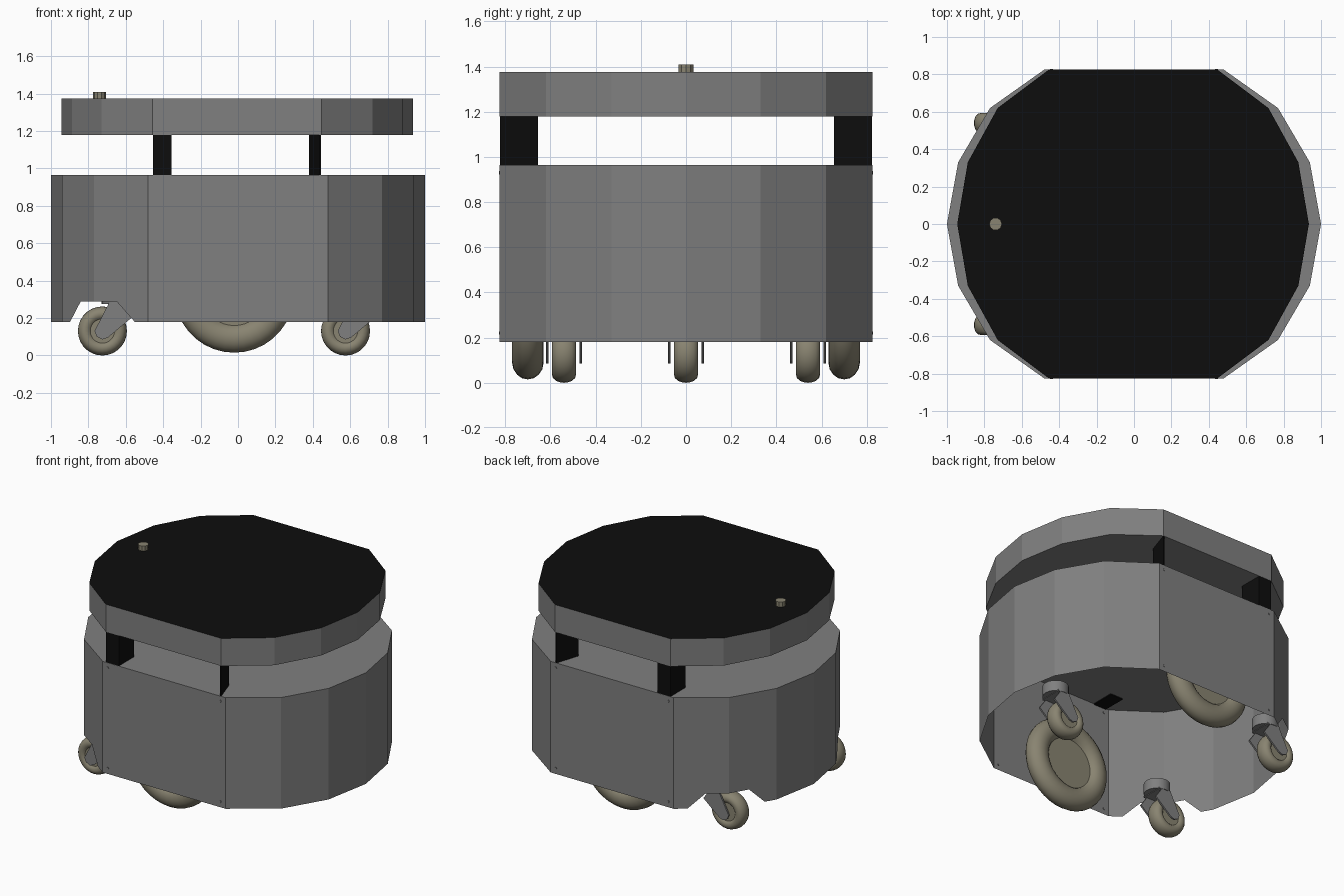
import bpy, bmesh, math

if "Cube" in bpy.data.objects:
    bpy.data.objects.remove(bpy.data.objects["Cube"])


def material(name, r, g, b):
    m = bpy.data.materials.new(name)
    m.diffuse_color = (r, g, b, 1)
    m.use_nodes = True
    m.node_tree.nodes["Principled BSDF"].inputs["Base Color"].default_value = m.diffuse_color
    return m


GREY = material("shell grey", 0.215, 0.215, 0.215)
BLACK = material("matte black", 0.004, 0.004, 0.004)
BEIGE = material("wheel beige", 0.25, 0.23, 0.165)


def finish(name, bm, mats, smooth=None):
    bmesh.ops.recalc_face_normals(bm, faces=bm.faces)
    me = bpy.data.meshes.new(name)
    bm.to_mesh(me)
    bm.free()
    for m in mats:
        me.materials.append(m)
    if smooth:
        me.shade_smooth()
        me.set_sharp_from_angle(angle=math.radians(smooth))
    ob = bpy.data.objects.new(name, me)
    bpy.context.collection.objects.link(ob)
    return ob


def extrude(bm, pts, offset):
    """Closed prism from a loop of 3D points."""
    a = [bm.verts.new(p) for p in pts]
    b = [bm.verts.new([p[i] + offset[i] for i in range(3)]) for p in pts]
    bm.faces.new(a)
    bm.faces.new(b[::-1])
    n = len(a)
    for i in range(n):
        bm.faces.new((a[i], a[(i + 1) % n], b[(i + 1) % n], b[i]))


def prism(name, outline, z0, z1, mat):
    bm = bmesh.new()
    extrude(bm, [(x, y, z0) for x, y in outline], (0, 0, z1 - z0))
    return finish(name, bm, [mat])


def circle(cx, cy, r, n):
    return [(cx + r * math.cos(2 * math.pi * i / n), cy + r * math.sin(2 * math.pi * i / n))
            for i in range(n)]


def wheel(name, centre, half, n=36):
    """Lathe a half profile (radius, side offset), mirrored, around the y axis."""
    prof = half + [(r, -w) for r, w in half[-2::-1]]
    cx, cy, cz = centre
    bm = bmesh.new()
    rings = []
    for r, w in prof:
        if r == 0:
            rings.append([bm.verts.new((cx, cy + w, cz))] * n)
        else:
            rings.append([bm.verts.new((cx + x, cy + w, cz + z)) for x, z in circle(0, 0, r, n)])
    for a, b in zip(rings, rings[1:]):
        for i in range(n):
            j = (i + 1) % n
            quad = list(dict.fromkeys((a[i], a[j], b[j], b[i])))
            bm.faces.new(quad)
    return finish(name, bm, [BEIGE], 40)


# Outline shared by body and lid
quarter = [(1, 0), (0.94, 0.33), (0.77, 0.62), (0.48, 0.825)]
upper = quarter + [(-x, y) for x, y in quarter[::-1]]
outline = upper + [(x, -y) for x, y in upper[-2:0:-1]]

# Body: open-bottomed shell with notches over the rear casters
Z0, Z1, ZN = 0.18, 0.965, 0.288
bm = bmesh.new()
for i, p in enumerate(outline):
    q = outline[(i + 1) % len(outline)]
    notch = [v[0] == -0.77 for v in (p, q)]
    mix = lambda t: (p[0] + (q[0] - p[0]) * t, p[1] + (q[1] - p[1]) * t)
    if notch[0]:
        low = [(*p, ZN), (*mix(0.42), ZN), (*mix(0.75), Z0), (*q, Z0)]
    elif notch[1]:
        low = [(*p, Z0), (*mix(0.25), Z0), (*mix(0.58), ZN), (*q, ZN)]
    else:
        low = [(*p, Z0), (*q, Z0)]
    bm.faces.new([bm.verts.new(v) for v in low + [(*q, Z1), (*p, Z1)]])
bm.faces.new([bm.verts.new((x, y, Z1)) for x, y in outline])
bmesh.ops.remove_doubles(bm, verts=bm.verts, dist=0.0005)
finish("body_shell", bm, [GREY])

# Lid with black top
lid = prism("lid", [(x * 0.94 - 0.005, y) for x, y in outline], 1.18, 1.375, GREY)
lid.data.materials.append(BLACK)
for f in lid.data.polygons:
    if f.normal.z > 0.9:
        f.material_index = 1

# Knob on the lid
prism("lid_knob", circle(-0.74, 0, 0.034, 10), 1.37, 1.41, BEIGE)

for s, side in ((-1, "front"), (1, "back")):
    # Posts between body and lid: square on the left, thin angled plate on the right
    prism(f"left_post_{side}", [(-0.455, s * 0.823), (-0.355, s * 0.823),
                                (-0.355, s * 0.655), (-0.455, s * 0.655)], 0.958, 1.18, BLACK)
    prism(f"right_post_{side}", [(0.445, s * 0.823), (0.39, s * 0.655),
                                 (0.38, s * 0.655), (0.435, s * 0.823)], 0.962, 1.18, BLACK)
    # Small screws at the corners of the flat sides
    bm = bmesh.new()
    for x in (-0.44, 0.44):
        for z in (0.22, 0.93):
            extrude(bm, [(px, s * 0.82, pz) for px, pz in circle(x, z, 0.008, 6)], (0, s * 0.008, 0))
    finish(f"side_screws_{side}", bm, [GREY])
    # Drive wheel
    wheel(f"drive_wheel_{side}", (-0.02, s * 0.7, 0.335),
          [(0, 0.03), (0.175, 0.03), (0.19, 0.052), (0.215, 0.066), (0.245, 0.07),
           (0.275, 0.064), (0.3, 0.047), (0.315, 0.025), (0.32, 0)])

# Casters
fork = [(-0.042, 0), (0.03, 0.14), (0.10, 0.15), (0.155, 0.07), (0.03, -0.035), (0, -0.045), (-0.03, -0.03)]
for name, cx, cy in (("rear_caster_front", -0.725, -0.54), ("rear_caster_back", -0.725, 0.54),
                     ("nose_caster", 0.575, 0)):
    cz = 0.131
    wheel(name + "_wheel", (cx, cy, cz),
          [(0, 0.04), (0.065, 0.04), (0.075, 0.05), (0.092, 0.054), (0.11, 0.049),
           (0.123, 0.034), (0.129, 0.016), (0.131, 0)], 28)
    # Fork cheeks and bridge
    bm = bmesh.new()
    for w in (-0.08, 0.068):
        extrude(bm, [(cx + x, cy + w, cz + z) for x, z in fork], (0, 0.012, 0))
    extrude(bm, [(cx + x, cy + y, cz + 0.14) for x, y in
                 ((0.03, -0.08), (0.125, -0.08), (0.125, 0.08), (0.03, 0.08))], (0, 0, 0.01))
    finish(name + "_fork", bm, [GREY])
    # Swivel drum
    bm = bmesh.new()
    extrude(bm, [(x, y, 0.275) for x, y in circle(cx + 0.08, cy, 0.085, 20)], (0, 0, 0.075))
    finish(name + "_swivel", bm, [GREY], 40)
